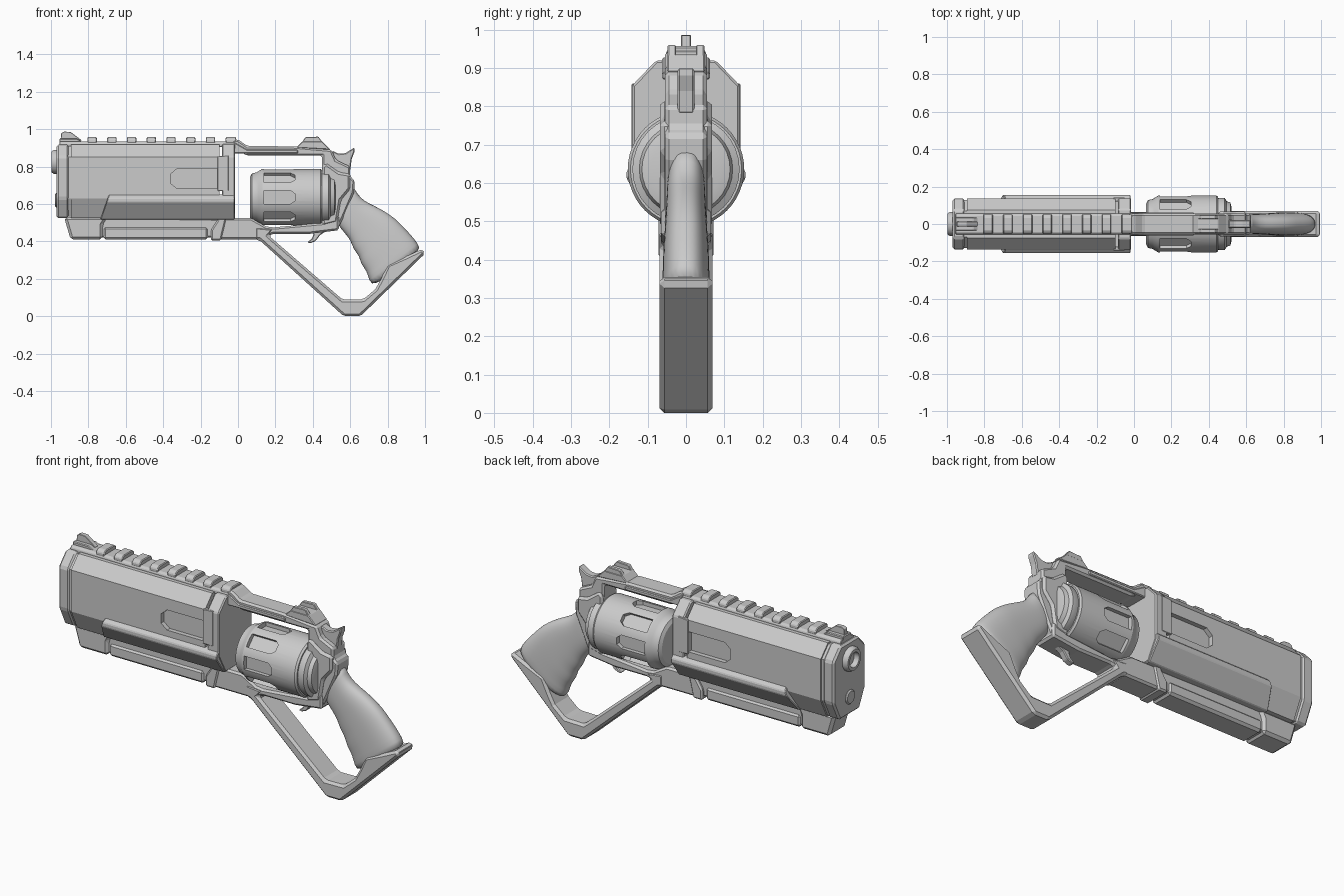
import bpy, bmesh, math
from mathutils import Matrix, Vector


def finish(name, bm, bevel=0.0, smooth=False):
    bmesh.ops.recalc_face_normals(bm, faces=bm.faces[:])
    me = bpy.data.meshes.new(name)
    bm.to_mesh(me)
    bm.free()
    ob = bpy.data.objects.new(name, me)
    bpy.context.collection.objects.link(ob)
    if bevel:
        m = ob.modifiers.new("bevel", 'BEVEL')
        m.width, m.segments = bevel, 1
        m.limit_method, m.angle_limit = 'ANGLE', math.radians(25)
    if smooth:
        shade(ob)
    return ob


def activate(ob):
    bpy.ops.object.select_all(action='DESELECT')
    ob.select_set(True)
    bpy.context.view_layer.objects.active = ob


def shade(ob, angle=35):
    activate(ob)
    bpy.ops.object.shade_smooth_by_angle(angle=math.radians(angle))


def skin(bm, rings, cap=True):
    rows = [[bm.verts.new(p) for p in r] for r in rings]
    n = len(rows[0])
    for a, b in zip(rows, rows[1:]):
        for i in range(n):
            bm.faces.new((a[i], a[(i + 1) % n], b[(i + 1) % n], b[i]))
    if cap:
        bm.faces.new(rows[0])
        bm.faces.new(rows[-1])


def prism(name, pts, y0, y1, bevel=0.006):
    """Side profile (x, z) extruded across y."""
    bm = bmesh.new()
    skin(bm, [[(x, y, z) for x, z in pts] for y in (y0, y1)])
    return finish(name, bm, bevel)


def plate(name, pts, hw, bevel=0.006):
    return prism(name, pts, -hw, hw, bevel)


def bar(name, half, x0, x1, bevel=0.006, slant=0.0):
    """Mirrored half cross-section (y, z) extruded along x."""
    sec = half + [(-y, z) for y, z in reversed(half)]
    top = max(z for _, z in half)
    bm = bmesh.new()
    skin(bm, [[(x0 - slant * (top - z), y, z) for y, z in sec],
              [(x1, y, z) for y, z in sec]])
    return finish(name, bm, bevel)


def lathe(name, prof, zc, n=32):
    """Profile (x, r) turned about a lengthwise axis at height zc."""
    bm = bmesh.new()
    skin(bm, [[(x, r * math.cos(t * math.tau / n), zc + r * math.sin(t * math.tau / n))
               for t in range(n)] for x, r in prof])
    return finish(name, bm)


def cut(ob, cutter):
    m = ob.modifiers.new("cut", 'BOOLEAN')
    m.object, m.operation, m.solver = cutter, 'DIFFERENCE', 'EXACT'
    cutter.hide_render = True
    activate(ob)
    bpy.ops.object.modifier_apply(modifier=m.name)
    bpy.data.objects.remove(cutter)


# Barrel shroud: body, collars and lower cheeks
octagon = [(0.075, 0.917), (0.136, 0.852), (0.136, 0.63), (0.085, 0.525)]
inner = [(0.07, 0.91), (0.128, 0.85), (0.128, 0.63), (0.08, 0.532)]
body = bar("shroud_body", octagon, -0.893, -0.10, 0)
slot = [(-0.36, 0.71), (-0.325, 0.682), (-0.11, 0.682), (-0.11, 0.79), (-0.325, 0.79), (-0.36, 0.76)]
for s in (-1, 1):
    a, b = sorted((s * 0.112, s * 0.2))
    cut(body, prism("slot_cutter", slot, a, b, 0))
bar("shroud_core", inner, -0.92, -0.88, 0)
bar("front_collar", octagon, -0.97, -0.905, 0.01)
bar("rear_collar", [(0.078, 0.92), (0.14, 0.855), (0.14, 0.62), (0.085, 0.52)], -0.085, -0.015)
bar("lower_cheeks", [(0.136, 0.65), (0.155, 0.632), (0.155, 0.61), (0.088, 0.518)], -0.69, -0.018, 0.004, 0.35)
for s in (-1, 1):
    a, b = sorted((s * 0.12, s * 0.142))
    prism("collar_clip", [(-0.11, 0.67), (-0.05, 0.67), (-0.05, 0.92 - 0.06), (-0.11, 0.855)], a, b, 0.003)

# Muzzle and the small plug below it
shade(lathe("muzzle", [(-0.95, 0.064), (-0.985, 0.064), (-0.998, 0.055), (-0.998, 0.04), (-0.955, 0.036)], 0.825))
shade(lathe("guide_rod_plug", [(-0.95, 0.038), (-0.972, 0.038), (-0.978, 0.032)], 0.62, 20))

# Top rail with teeth, sights
bar("rail_base", [(0.045, 0.935), (0.055, 0.925), (0.055, 0.905)], -0.955, -0.01, 0.003)
for i in range(8):
    x = -0.805 + i * 0.1055
    bar("rail_tooth", [(0.036, 0.957), (0.052, 0.944), (0.052, 0.92)], x, x + 0.05, 0.004)
bar("rail_end", [(0.036, 0.957), (0.052, 0.944), (0.052, 0.92)], -0.06, -0.01, 0.004)
plate("front_sight_base", [(-0.955, 0.92), (-0.955, 0.95), (-0.86, 0.95), (-0.83, 0.93)], 0.035, 0.004)
plate("front_sight", [(-0.95, 0.93), (-0.945, 0.978), (-0.93, 0.987), (-0.895, 0.985), (-0.835, 0.94)], 0.013, 0.002)
plate("rear_sight_base", [(0.31, 0.90), (0.345, 0.935), (0.45, 0.935), (0.495, 0.89)], 0.05, 0.004)
for y in (-0.048, 0.026):
    prism("rear_sight_leaf", [(0.335, 0.92), (0.36, 0.957), (0.43, 0.96), (0.46, 0.92)], y, y + 0.022, 0.003)

# Under-barrel assembly
plate("underbarrel_core", [(-0.90, 0.535), (-0.88, 0.42), (0.05, 0.42), (0.05, 0.52)], 0.056, 0.01)
plate("underbarrel_nose", [(-0.93, 0.53), (-0.895, 0.41), (-0.725, 0.41), (-0.725, 0.485), (-0.70, 0.53)], 0.07, 0.014)
plate("underbarrel_bar", [(-0.72, 0.41), (-0.16, 0.41), (-0.16, 0.478), (-0.72, 0.478)], 0.065, 0.012)
plate("underbarrel_clamp", [(-0.145, 0.405), (-0.09, 0.405), (-0.06, 0.53), (-0.10, 0.53), (-0.145, 0.46)], 0.072, 0.008)

# Frame: lower bridge, top strap and rear upright
plate("lower_frame", [(-0.10, 0.41), (0.10, 0.41), (0.19, 0.44), (0.38, 0.44), (0.54, 0.46), (0.54, 0.54),
                      (0.46, 0.50), (0.19, 0.475), (0.15, 0.48), (0.07, 0.525), (-0.10, 0.525)], 0.065, 0.01)
plate("upper_frame", [(-0.03, 0.945), (0.0, 0.945), (0.05, 0.91), (0.30, 0.908), (0.50, 0.89), (0.525, 0.835),
                      (0.60, 0.80), (0.60, 0.745), (0.625, 0.725), (0.62, 0.66), (0.56, 0.52), (0.53, 0.46),
                      (0.45, 0.46), (0.45, 0.858), (0.05, 0.858), (0.02, 0.875), (-0.03, 0.88)], 0.055, 0.01)
plate("top_strap_ridge", [(-0.02, 0.93), (0.05, 0.89), (0.32, 0.89), (0.32, 0.87), (-0.02, 0.87)], 0.062, 0.004)
plate("rear_block", [(0.45, 0.80), (0.47, 0.82), (0.54, 0.77), (0.60, 0.76), (0.60, 0.68), (0.55, 0.62),
                     (0.53, 0.50), (0.45, 0.48)], 0.068, 0.012)

# Trigger guard loop and butt
plate("guard_and_butt", [(0.09, 0.41), (0.115, 0.407), (0.565, 0.0), (0.655, 0.0), (1.0, 0.335), (0.985, 0.36),
                         (0.89, 0.315), (0.80, 0.275), (0.765, 0.20), (0.735, 0.145), (0.67, 0.09), (0.56, 0.088),
                         (0.165, 0.43), (0.20, 0.47), (0.09, 0.48)], 0.069, 0.022)

# Grip: rounded sections between front-strap and back-strap points, with half width
stations = [((0.50, 0.56), (0.615, 0.71), 0.046), ((0.53, 0.49), (0.635, 0.655), 0.05),
            ((0.575, 0.44), (0.675, 0.615), 0.052), ((0.605, 0.40), (0.735, 0.588), 0.054),
            ((0.615, 0.36), (0.79, 0.558), 0.056), ((0.65, 0.32), (0.845, 0.52), 0.059),
            ((0.655, 0.28), (0.89, 0.472), 0.061), ((0.69, 0.24), (0.93, 0.43), 0.062),
            ((0.70, 0.19), (0.962, 0.388), 0.063), ((0.725, 0.152), (0.985, 0.35), 0.062)]
rings = []
for f, b, w in stations:
    f, b = Vector((f[0], 0, f[1])), Vector((b[0], 0, b[1]))
    ring = []
    for k in range(28):
        c, s = math.cos(k * math.tau / 28), math.sin(k * math.tau / 28)
        p = (f + b) / 2 + (b - f) / 2 * math.copysign(abs(c) ** 0.8, c)
        p.y = w * math.copysign(abs(s) ** 0.8, s)
        ring.append(p)
    rings.append(ring)
bm = bmesh.new()
skin(bm, rings)
grip = finish("grip", bm)
shade(grip, 60)
sub = grip.modifiers.new("round", 'SUBSURF')
sub.levels = sub.render_levels = 1

# Fluted cylinder
drum = lathe("cylinder", [(0.065, 0.11), (0.075, 0.128), (0.10, 0.133), (0.11, 0.14), (0.13, 0.152), (0.44, 0.152),
                          (0.45, 0.145)], 0.636, 48)
bm = bmesh.new()
capsule = [(0.14, -0.036), (0.28, -0.036), (0.305, -0.018), (0.305, 0.018), (0.28, 0.036), (0.14, 0.036)]
for i in range(8):
    rot = Matrix.Translation((0, 0, 0.636)) @ Matrix.Rotation(i * math.tau / 8, 4, 'X')
    skin(bm, [[rot @ Vector((x, t, r)) for x, t in capsule] for r in (0.127, 0.2)])
cut(drum, finish("flute_cutter", bm))
shade(drum, 25)
shade(lathe("recoil_shield", [(0.445, 0.135), (0.455, 0.14), (0.485, 0.14), (0.495, 0.122), (0.515, 0.115),
                              (0.522, 0.09)], 0.636, 32))

# Hammer and trigger
plate("hammer", [(0.51, 0.80), (0.505, 0.885), (0.54, 0.868), (0.575, 0.872), (0.622, 0.902), (0.623, 0.88),
                 (0.608, 0.84), (0.60, 0.78)], 0.022, 0.005)
plate("trigger", [(0.39, 0.47), (0.405, 0.44), (0.395, 0.415), (0.37, 0.395), (0.385, 0.39), (0.415, 0.402),
                  (0.44, 0.435), (0.48, 0.46)], 0.018, 0.004)
